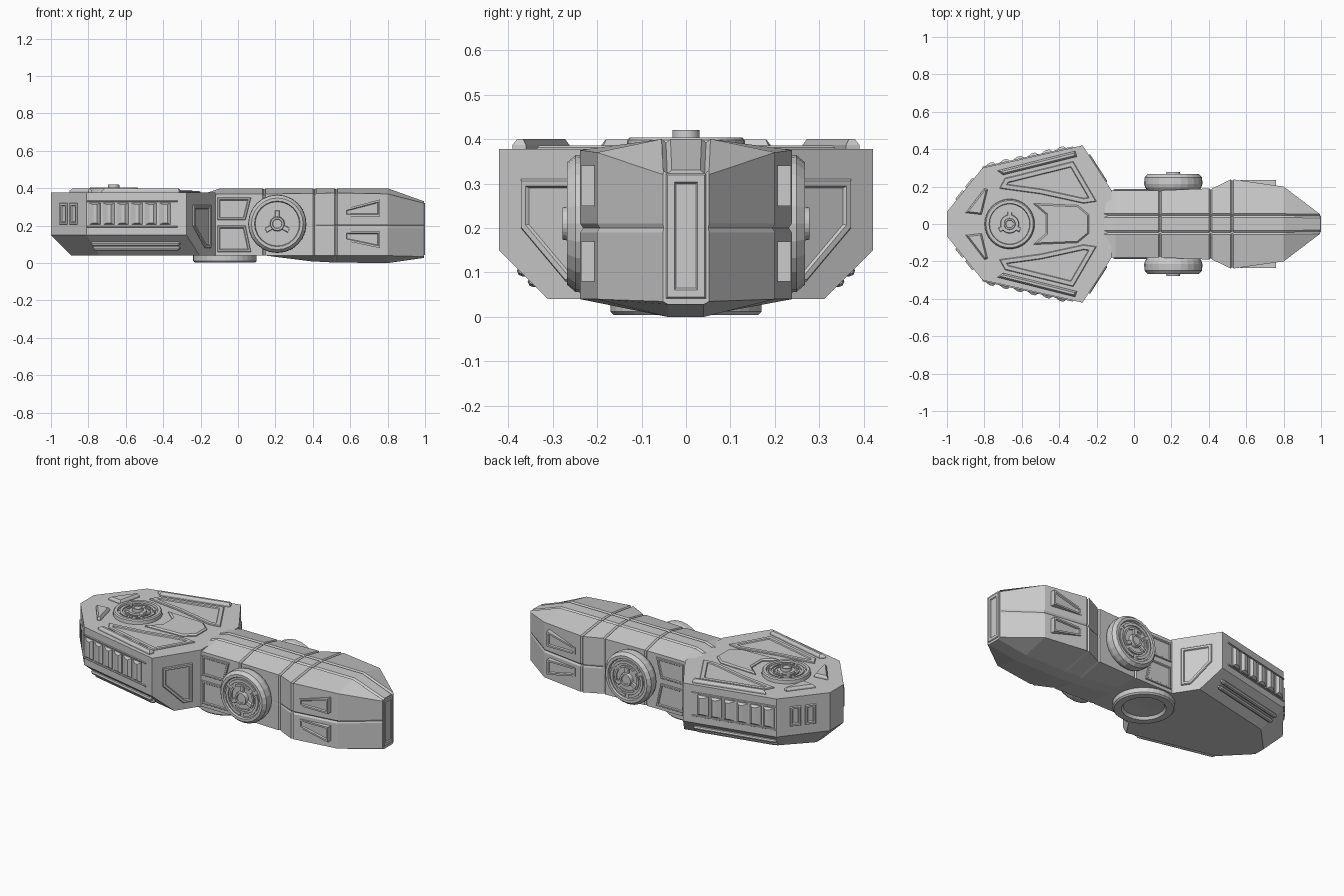
import bpy, bmesh
from math import sin, cos, pi, radians
from mathutils import Vector as V

if "Cube" in bpy.data.objects:
    bpy.data.objects.remove(bpy.data.objects["Cube"])


def build(name, pieces, mirror=False):
    """Each piece is a list of equal-length point loops, skinned and capped."""
    bm = bmesh.new()
    for loops in pieces:
        rows = [[bm.verts.new(p) for p in lp] for lp in loops]
        n = len(rows[0])
        for a, b in zip(rows, rows[1:]):
            for i in range(n):
                bm.faces.new((a[i], a[(i + 1) % n], b[(i + 1) % n], b[i]))
        bm.faces.new(rows[0][::-1])
        bm.faces.new(rows[-1])
    bmesh.ops.recalc_face_normals(bm, faces=bm.faces)
    me = bpy.data.meshes.new(name)
    bm.to_mesh(me)
    bm.free()
    ob = bpy.data.objects.new(name, me)
    bpy.context.collection.objects.link(ob)
    if mirror:
        m = ob.modifiers.new("mirror", 'MIRROR')
        m.use_axis = (False, True, False)
        m.use_mirror_merge = False
    return ob


def frame(o, u, v, n):
    o, u, v, n = V(o), V(u).normalized(), V(v).normalized(), V(n).normalized()
    return lambda a, b, c: o + u * a + v * b + n * c


def inset(pts, d):
    """Offset a polygon inward by d."""
    area = sum(p[0] * q[1] - q[0] * p[1] for p, q in zip(pts, pts[1:] + pts[:1]))
    s, out, n = (1 if area > 0 else -1), [], len(pts)
    for i in range(n):
        p, q, r = V(pts[i - 1]), V(pts[i]), V(pts[(i + 1) % n])
        e, f = (q - p).normalized(), (r - q).normalized()
        n1, n2 = V((-e.y, e.x)) * s, V((-f.y, f.x)) * s
        out.append(tuple(q + (n1 + n2) * (d / (1 + n1.dot(n2)))))
    return out


def plate(F, pts, h, bevel=.006, rim=0, sink=0):
    """Bevelled plate, optionally with a sunken middle inside a rim."""
    steps = [(0, -.01), (0, h * .4), (bevel, h)]
    if rim:
        steps += [(bevel + rim, h), (bevel + rim + .004, h - sink)]
    return [[F(a, b, c) for a, b in inset(pts, d)] for d, c in steps]


def lathe(F, prof, n):
    return [[F(r * cos(2 * pi * i / n), r * sin(2 * pi * i / n), h) for i in range(n)]
            for r, h in prof]


def arc(F, r0, r1, a0, a1, h0, h1, n=6):
    loops = []
    for i in range(n + 1):
        a = radians(a0 + (a1 - a0) * i / n)
        loops.append([F(r * cos(a), r * sin(a), h)
                      for r, h in ((r0, h0), (r1, h0), (r1, h1), (r0, h1))])
    return loops


def rect(a0, a1, b0, b1):
    return [(a0, b0), (a1, b0), (a1, b1), (a0, b1)]


def dial_detail(F, h, s):
    """Arc vents and spokes of a round fitting."""
    out = [arc(F, .062 * s, .072 * s, a + 8, a + 82, h - .01, h + .008) for a in range(45, 405, 90)]
    out += [arc(F, .083 * s, .098 * s, a + 6, a + 114, h - .01, h + .008) for a in range(30, 390, 120)]
    for k in range(3):
        a = radians(90 + 120 * k)
        G = frame(F(0, 0, h), F(cos(a), sin(a), 0) - F(0, 0, 0),
                  F(-sin(a), cos(a), 0) - F(0, 0, 0), F(0, 0, 1) - F(0, 0, 0))
        out.append(plate(G, rect(.02 * s, .066 * s, -.012 * s, .012 * s), .01, .003))
    return out


# rear hull
def both(half):
    return half + [(x, -y) for x, y in half[::-1]]

wide = both([(-1, .065), (-.81, .30), (-.275, .42), (-.12, .18)])
low = both([(-.89, .035), (-.74, .19), (-.205, .31), (-.12, .18)])
build("rear_hull", [[[(x, y, z) for x, y in o] for o, z in
                     ((low, .04), (wide, .15), (wide, .378))]])

# neck and head, lofted with grooves
def section(x, w, t, s, l, b, g=0, k=0):
    c = min(.055, w)
    half = [(.04, b), (w, l), (w, .19), (w - g, .20), (w, .21), (w, s),
            (c, t), (c - .01, t - .008), (c - .02, t)]
    half = [(max(y - k, .02), z - k if z > .25 else z) for y, z in half]
    return [(x, y, z) for y, z in half] + [(x, -y, z) for y, z in half[::-1]]

def seam(x, *a):
    return [section(x - .008, *a), section(x, *a, k=.007), section(x + .008, *a)]

fore = [section(-.19, .178, .368, .36, .04, .04), section(-.1, .18, .398, .37, .04, .04)]
fore += seam(.14, .18, .40, .37, .04, .04)
fore += seam(.41, .19, .40, .372, .04, .008, .001)
fore += seam(.525, .238, .40, .375, .04, .003, .007)
fore += [section(.80, .20, .40, .37, .04, .0, .007),
         section(.995, .052, .33, .32, .035, .028, .002)]
build("neck_and_head", [fore])

# nose strip
N = frame((.993, 0, 0), (0, 1, 0), (0, 0, 1), (1, 0, 0))
build("nose_strip", [plate(N, rect(-.045, .045, .042, .322), .007, .003, .016, .005)])

# head side fins
H = frame((0, -.2, 0), (1, 0, 0), (0, 0, 1), (0, -1, 0))
fins = [[(.57, .25), (.76, .25), (.76, .34), (.57, .29)],
        [(.57, .12), (.76, .08), (.76, .17), (.57, .17)]]
build("head_fins", [[[H(a, b, -.01) for a, b in p], [H(a, b, .036) for a, b in p]]
                    + [[H(a, b, .036) for a, b in inset(p, .01)],
                       [H(a, b, .028) for a, b in inset(p, .014)]] for p in fins], True)

# neck side panels
K = frame((0, -.18, 0), (1, 0, 0), (0, 0, 1), (0, -1, 0))
build("neck_panels", [plate(K, p, .007, .003, .008, .005) for p in (
    [(-.11, .23), (.04, .23), (.07, .35), (-.11, .35)],
    [(-.11, .06), (.07, .06), (.04, .20), (-.11, .20)],
    [(.34, .23), (.40, .23), (.40, .35), (.33, .35)])], True)

# side wheels
W = frame((.21, -.17, .21), (1, 0, 0), (0, 0, 1), (0, -1, 0))
wheel = [(.13, 0), (.15, .025), (.156, .045), (.154, .078), (.138, .097), (.122, .097),
         (.118, .086), (.04, .086), (.036, .108), (.026, .108), (.024, .102)]
build("side_wheels", [lathe(W, wheel, 24)] + dial_detail(W, .086, 1.1), True)

# top dial
T = frame((-.665, 0, .378), (1, 0, 0), (0, 1, 0), (0, 0, 1))
dial = [(.135, -.01), (.132, .02), (.126, .026), (.11, .026), (.107, .014), (.05, .014),
        (.047, .024), (.031, .024), (.03, .042), (.022, .042), (.02, .038)]
build("top_dial", [lathe(T, dial, 32)] + dial_detail(T, .014, 1))

# bottom thruster disc
B = frame((-.07, 0, .05), (1, 0, 0), (0, 1, 0), (0, 0, -1))
build("bottom_disc", [lathe(B, [(.17, -.02), (.17, .038), (.162, .046), (.122, .046),
                                (.112, .03), (.03, .026)], 32)])

# hull top plates
D = frame((0, 0, .378), (1, 0, 0), (0, 1, 0), (0, 0, 1))
build("top_rails", [plate(D, [(-.73, -.285), (-.315, -.39), (-.305, -.36), (-.70, -.262)],
                          .022, .009)], True)
build("top_rear_wedges", [plate(D, [(-.90, -.06), (-.80, -.19), (-.782, -.185), (-.815, -.05)],
                                .021, .008)], True)
build("top_side_panels", [plate(D, [(-.72, -.19), (-.69, -.245), (-.325, -.335), (-.20, -.12),
                                    (-.27, -.11), (-.50, -.16)], .007, .004, .02, .005)], True)
build("top_centre_plate", [plate(D, [(-.54, -.11), (-.30, -.10), (-.24, -.05), (-.24, .05),
                                     (-.30, .10), (-.54, .11), (-.47, .05), (-.47, -.05)],
                                 .013, .008)])

# side louvres, each deeper at its front edge
def wall(p, q):
    d = V((q[0] - p[0], q[1] - p[1], 0))
    return frame((*p, 0), d, (0, 0, 1), (d.y, -d.x, 0)), d.length

S, length = wall((-.81, -.30), (-.275, -.42))
louvres = []
for i in range(6):
    a = .012 + i * .077
    louvres.append([[S(x, z, -.01) for x, z in rect(a, a + .064, .205, .322)],
                    [S(x, z, .004) for x, z in rect(a, a + .064, .205, .322)],
                    [S(x, z, .018) for x, z in rect(a + .03, a + .05, .215, .312)]])
build("side_louvres", louvres, True)
build("louvre_frame", [plate(S, rect(.0, length - .05, z, z + .008), .006, .002)
                       for z in (.19, .327)], True)

# rear corner slots
R, length = wall((-1, -.065), (-.81, -.30))
build("rear_slots", [plate(R, rect(a, a + .062, .205, .322), .009, .003, .01, .008)
                     for a in (.08, .165, .235)[:2]] , True)

# shoulder panels facing the head
P, length = wall((-.275, -.42), (-.12, -.18))
build("shoulder_panels", [plate(P, [(.06, .31), (.235, .31), (.235, .08), (.18, .08), (.06, .20)],
                                .008, .004, .012, .007)], True)

# lower side pipes
def pipe(p, q, r, n=8):
    p, q = V(p), V(q)
    d = (q - p).normalized()
    u = d.cross(V((0, 0, 1))).normalized()
    F = frame(p, u, d.cross(u), d)
    L = (q - p).length
    return lathe(F, [(r * .5, 0), (r, .012), (r, L - .012), (r * .5, L)], n)

build("side_pipes", [pipe((-.785, -.262, .104), (-.31, -.37, .104), .013),
                     pipe((-.775, -.240, .080), (-.31, -.346, .080), .013)], True)
